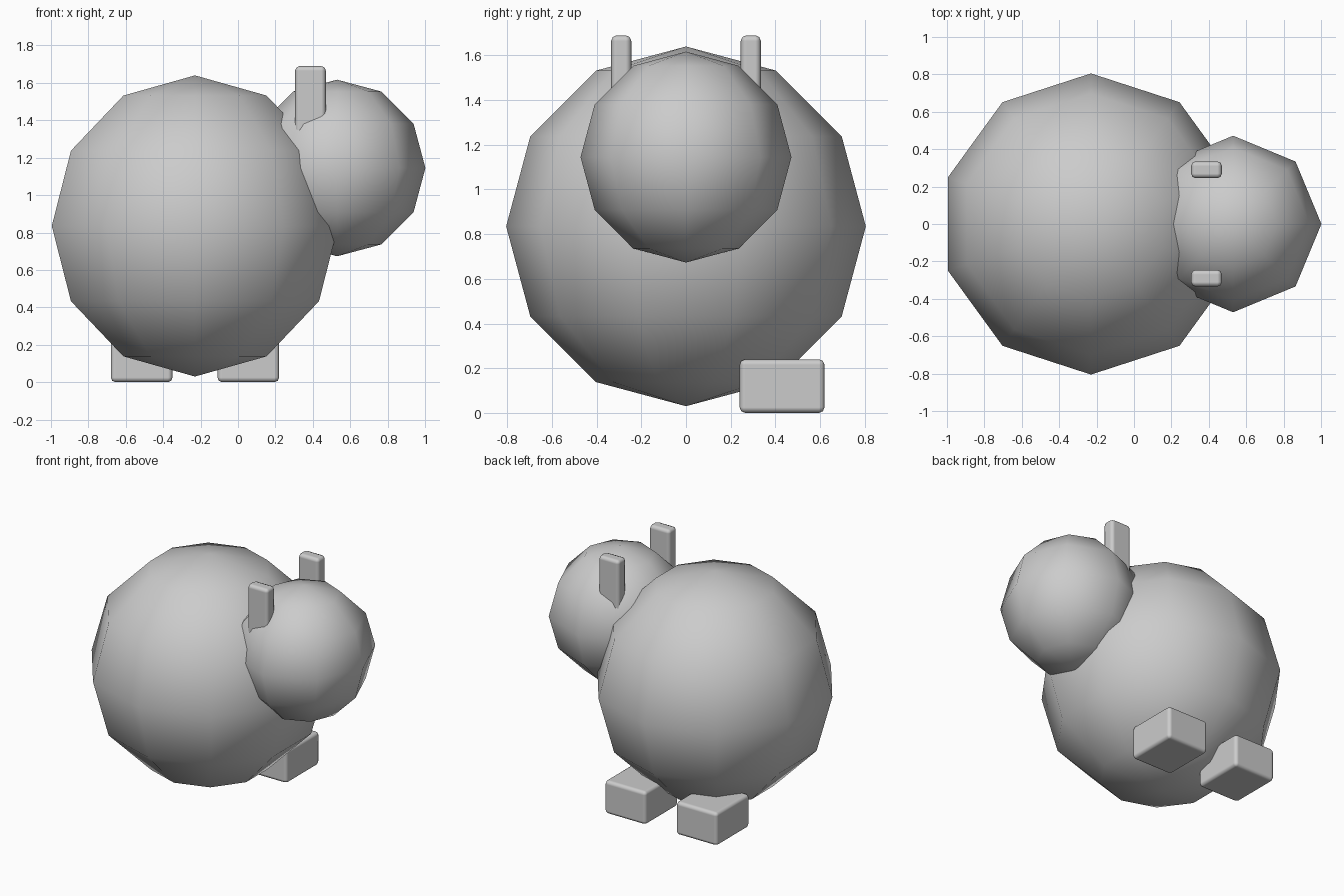
import bpy, bmesh, math
from mathutils import Matrix

cube = bpy.data.objects.get("Cube")
if cube:
    bpy.data.objects.remove(cube, do_unlink=True)

# One plain grey for the whole model
GREY = (0.6, 0.6, 0.6, 1)
grey = bpy.data.materials.new("plain grey")
grey.use_nodes = True
grey.diffuse_color = GREY
grey.node_tree.nodes["Principled BSDF"].inputs["Base Color"].default_value = GREY


def finish(name, bm, location):
    mesh = bpy.data.meshes.new(name)
    bm.to_mesh(mesh)
    bm.free()
    mesh.materials.append(grey)
    obj = bpy.data.objects.new(name, mesh)
    obj.location = location
    bpy.context.collection.objects.link(obj)
    mesh.shade_smooth()
    return obj


def ball(name, location, radius, segments):
    """Low-poly smooth ball with a column of vertices facing +y."""
    bm = bmesh.new()
    bmesh.ops.create_uvsphere(bm, u_segments=segments, v_segments=6, radius=radius)
    rim = max(bm.verts, key=lambda v: v.co.xy.length)
    turn = math.pi / 2 - math.atan2(rim.co.y, rim.co.x)
    bmesh.ops.rotate(bm, verts=bm.verts, matrix=Matrix.Rotation(turn, 3, 'Z'))
    return finish(name, bm, location)


def rounded_box(name, low, high, bevel):
    """Softened box between two opposite corners."""
    size = [b - a for a, b in zip(low, high)]
    bm = bmesh.new()
    bmesh.ops.create_cube(bm, size=1)
    bmesh.ops.scale(bm, vec=size, verts=bm.verts)
    obj = finish(name, bm, [(a + b) / 2 for a, b in zip(low, high)])
    mod = obj.modifiers.new("soft edges", 'BEVEL')
    mod.width = bevel
    mod.segments = 2
    mod.harden_normals = True
    return obj


# Body and head
BODY_X = -0.23
ball("body", (BODY_X, 0, 0.835), 0.805, 10)
ball("head", (0.53, 0, 1.145), 0.472, 8)

# Ears, sunk into the head
for side, y in (("left", 0.29), ("right", -0.29)):
    rounded_box(side + "_ear", (0.305, y - 0.045, 1.27), (0.47, y + 0.045, 1.69), 0.025)

# Feet, both on the +y side of the body
for side, x in (("left", BODY_X + 0.285), ("right", BODY_X - 0.285)):
    rounded_box(side + "_foot", (x - 0.165, 0.24, 0), (x + 0.165, 0.62, 0.24), 0.025)
